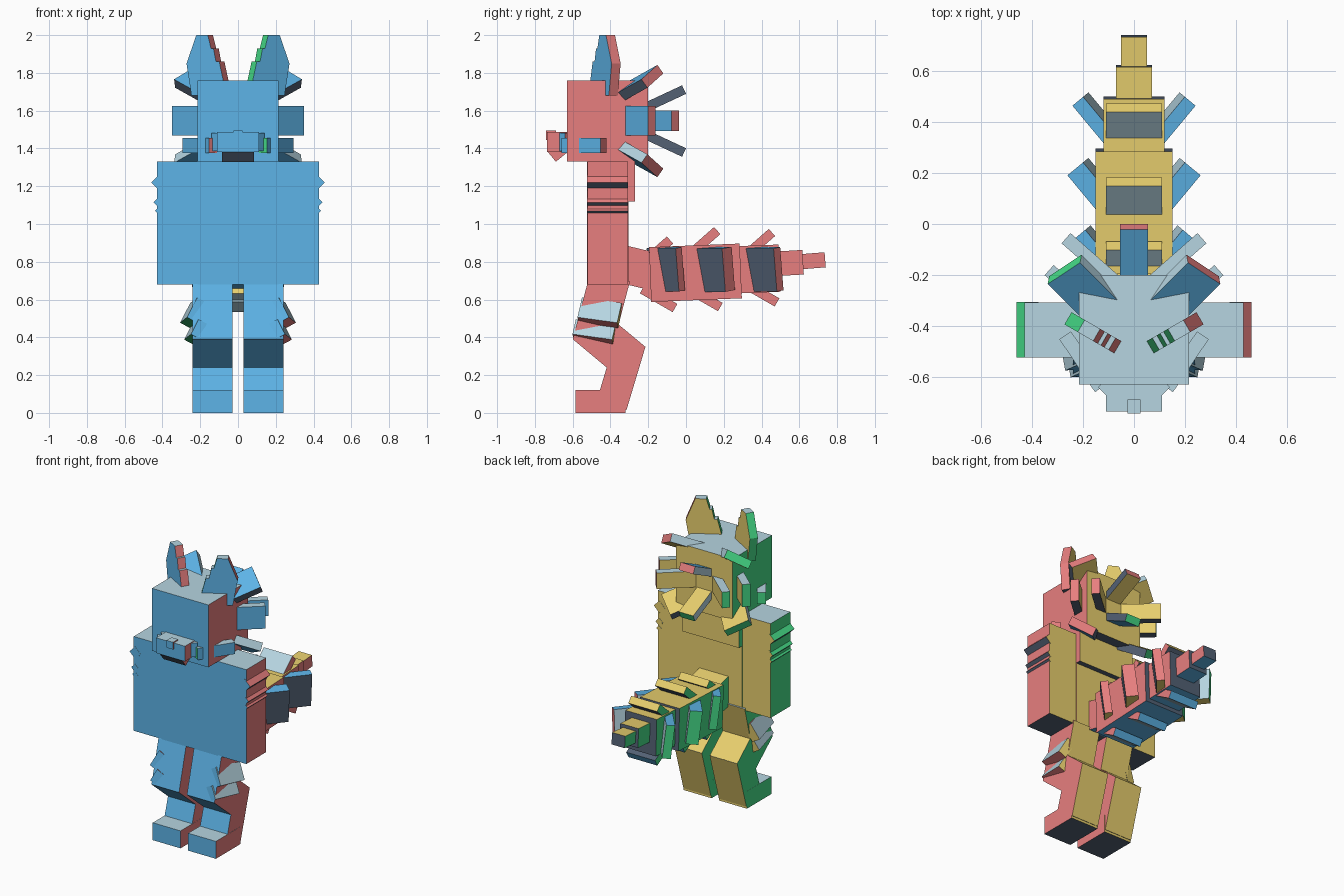
import bpy, bmesh
from mathutils import Matrix, Vector

old = bpy.data.objects.get("Cube")
if old:
    bpy.data.objects.remove(old, do_unlink=True)


# One colour for each side of a block
def material(name, hex_code):
    srgb = [int(hex_code[i:i + 2], 16) / 255 for i in (0, 2, 4)]
    col = [((c + 0.055) / 1.055) ** 2.4 for c in srgb] + [1]
    m = bpy.data.materials.new(name)
    m.use_nodes = True
    m.diffuse_color = col
    m.node_tree.nodes["Principled BSDF"].inputs["Base Color"].default_value = col
    return m


SIDES = [material("red", "f08484"), material("green", "46dc88"),
         material("yellow", "f4da74"), material("sky_blue", "60b9ee"),
         material("pale_grey", "b6d5e1"), material("slate", "536174")]


def finish(name, bm, centre, x, z):
    """Colour faces by local direction, then turn the part to its x and z axes."""
    bmesh.ops.recalc_face_normals(bm, faces=bm.faces)
    for f in bm.faces:
        axis = max(range(3), key=lambda i: abs(f.normal[i]))
        f.material_index = axis * 2 + (f.normal[axis] < 0)
    mesh = bpy.data.meshes.new(name)
    bm.to_mesh(mesh)
    bm.free()
    for m in SIDES:
        mesh.materials.append(m)
    x = Vector(x).normalized()
    z = Vector(z)
    z = (z - x * z.dot(x)).normalized()
    ob = bpy.data.objects.new(name, mesh)
    bpy.context.collection.objects.link(ob)
    turn = Matrix((x, z.cross(x), z)).transposed().to_4x4()
    ob.matrix_world = Matrix.Translation(centre) @ turn


def box(name, centre, size, x=(1, 0, 0), z=(0, 0, 1)):
    bm = bmesh.new()
    bmesh.ops.create_cube(bm, size=1)
    bmesh.ops.scale(bm, vec=size, verts=bm.verts)
    finish(name, bm, centre, x, z)


def plate(name, centre, outline, depth, x, side):
    """Upright plate from an outline; side mirrors the outline."""
    bm = bmesh.new()
    f = bm.faces.new([bm.verts.new((side * u, -depth / 2, v)) for u, v in outline])
    ext = bmesh.ops.extrude_face_region(bm, geom=[f])["geom"]
    bmesh.ops.translate(bm, vec=(0, depth, 0),
                        verts=[v for v in ext if isinstance(v, bmesh.types.BMVert)])
    finish(name, bm, centre, x, (0, 0, 1))


def pair(name, centre, size, x=(1, 0, 0), z=(0, 0, 1)):
    """Left part and its mirrored right part."""
    box("left_" + name, centre, size, x, z)
    box("right_" + name, (-centre[0], *centre[1:]), size,
        (x[0], -x[1], -x[2]), (-z[0], *z[1:]))


# Torso, arms and arm tufts
box("torso", (0, -0.415, 1.005), (0.43, 0.22, 0.65))
box("nape_fur", (0, -0.32, 1.225), (0.43, 0.1, 0.21))
pair("arm", (0.322, -0.415, 1.005), (0.215, 0.215, 0.65))
for z, tip, s in ((1.22, 0.46, 0.06), (1.115, 0.447, 0.04), (1.07, 0.44, 0.03)):
    pair("arm_tuft", (tip - s * 0.707, -0.415, z), (s, 0.218, s), (1, 0, 1), (-1, 0, 1))

# Legs
pair("thigh", (0.135, -0.4485, 0.5425), (0.21, 0.215, 0.372), z=(0, 0.255, 0.967))
pair("lower_leg", (0.135, -0.4075, 0.37), (0.21, 0.215, 0.32), z=(0, -0.77, 0.64))
pair("shin", (0.135, -0.344, 0.206), (0.21, 0.165, 0.35), z=(0, 0.287, 0.958))
pair("foot", (0.135, -0.452, 0.06), (0.212, 0.265, 0.12))
pair("upper_thigh_tuft", (0.235, -0.455, 0.53), (0.12, 0.215, 0.06),
     (0.45, -0.2, -0.88), (0.9, -0.1, 0.42))
pair("lower_thigh_tuft", (0.225, -0.485, 0.43), (0.09, 0.215, 0.05),
     (0.45, -0.2, -0.88), (0.9, -0.1, 0.42))

# Head, muzzle and cheeks
box("head", (0, -0.415, 1.545), (0.43, 0.43, 0.43))
box("muzzle", (0, -0.67, 1.435), (0.22, 0.13, 0.105))
box("nose", (0, -0.715, 1.47), (0.05, 0.055, 0.05))
box("jaw", (0, -0.673, 1.389), (0.17, 0.072, 0.1), z=(0, 0.77, 0.63))
pair("muzzle_side", (0.105, -0.64, 1.435), (0.05, 0.05, 0.095), (0.7, 0.7, 0))
pair("cheek_tuft", (0.2, -0.54, 1.415), (0.25, 0.055, 0.08), (0.56, 0.83, 0))

# Ears with a stepped inner edge
EAR = [(-0.125, -0.08), (0.09, -0.08), (0.12, 0.09), (0.06, 0.24), (-0.01, 0.24),
       (-0.03, 0.17), (-0.045, 0.17), (-0.06, 0.1), (-0.08, 0.1), (-0.095, 0.04)]
for label, side in (("left", 1), ("right", -1)):
    plate(label + "_ear", (side * 0.155, -0.43, 1.76), EAR, 0.055,
          (0.86, side * 0.5, 0), side)

# Mane of plates fanning out behind the head
for label, up in (("upper", 1), ("lower", -1)):
    pair(label + "_mane", (0.18, -0.27, 1.545 + up * 0.185), (0.28, 0.055, 0.17),
         (0.66, 0.66, up * 0.37), (-up * 0.15, up * 0.1, 0.09))
    box(label + "_back_mane", (0, -0.11, 1.545 + up * 0.12), (0.22, 0.05, 0.11),
        (0, up * 0.9, 0.42), (-1, 0, 0))
pair("side_mane", (0.22, -0.28, 1.547), (0.3, 0.053, 0.155), (0.75, 0.66, 0))
pair("side_back_mane", (0.165, -0.145, 1.547), (0.27, 0.053, 0.11), (0.75, 0.66, 0))

# Tail segments, pointing backwards
box("tail_base", (0, -0.22, 0.76), (0.22, 0.2, 0.28), z=(0, -0.97, 0.23))
box("tail_main", (0, 0.05, 0.742), (0.3, 0.29, 0.48), z=(0, -1, -0.04))
box("tail_rear", (0, 0.385, 0.762), (0.24, 0.25, 0.22), z=(0, -1, -0.04))
box("tail_narrow", (0, 0.54, 0.793), (0.14, 0.13, 0.16), z=(0, -1, -0.06))
box("tail_tip", (0, 0.667, 0.805), (0.1, 0.08, 0.14), z=(0, -1, -0.08))

# Tail tufts: above, below and on both sides
for y, z in ((-0.085, 0.915), (0.165, 0.965), (0.455, 0.955)):
    box("tail_top_tuft", (0, y - 0.075, z - 0.066), (0.22, 0.2, 0.05), z=(0, -0.66, 0.75))
for y, z in ((-0.06, 0.555), (0.18, 0.56), (0.48, 0.585)):
    box("tail_under_tuft", (0, y - 0.085, z + 0.05), (0.22, 0.2, 0.05), z=(0, -0.5, -0.87))
for x, y, thick in ((0.2, -0.03, 0.05), (0.22, 0.225, 0.08), (0.21, 0.49, 0.055)):
    pair("tail_side_tuft", (x - 0.064, y - 0.077, 0.76), (0.2, 0.23, thick),
         (0.64, 0.77, 0), (-0.77, 0.64, 0.12))
